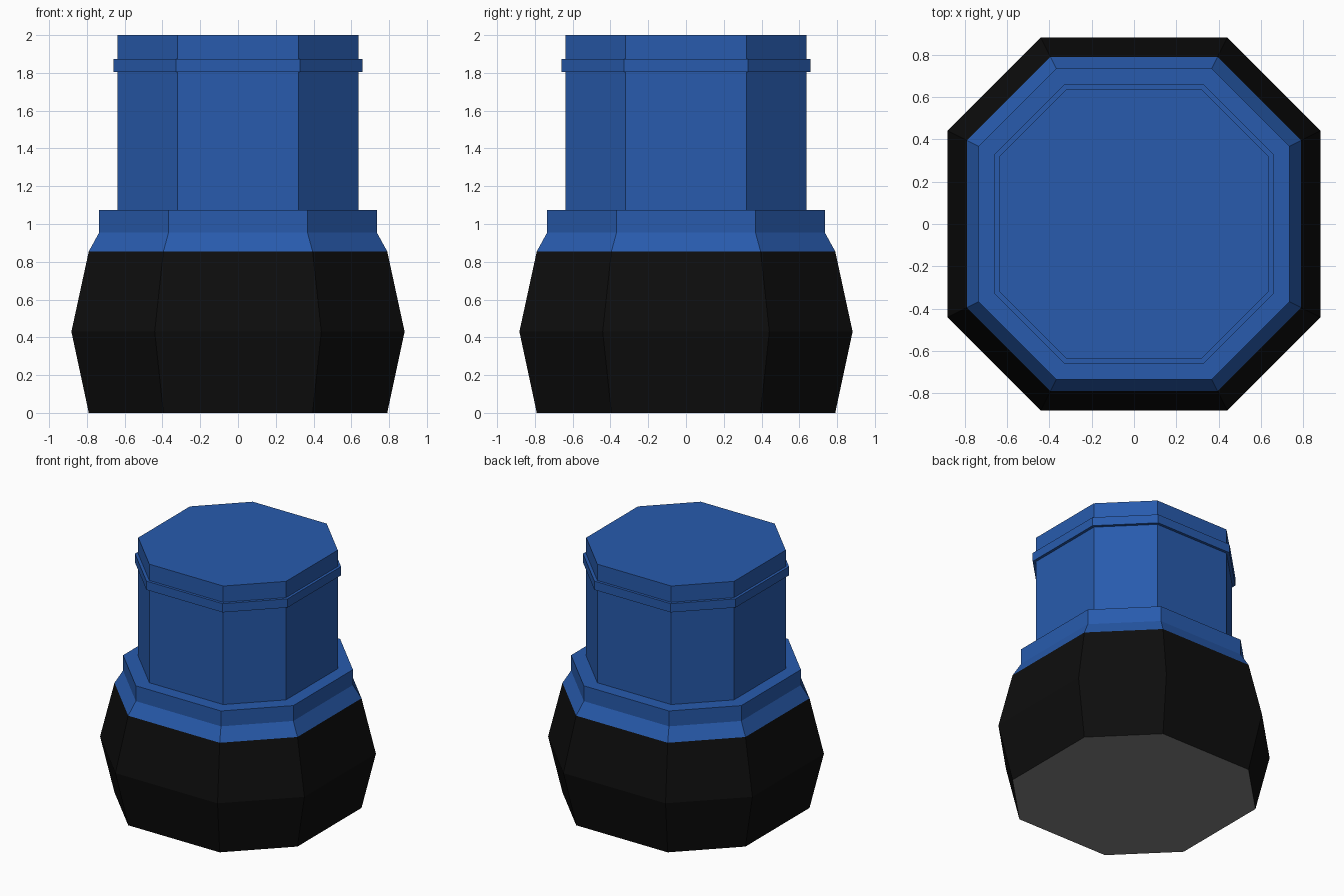
import bpy
import bmesh

cube = bpy.data.objects.get("Cube")
if cube:
    bpy.data.objects.remove(cube, do_unlink=True)


def make_material(name, color):
    mat = bpy.data.materials.new(name)
    mat.use_nodes = True
    mat.diffuse_color = (*color, 1)
    mat.node_tree.nodes["Principled BSDF"].inputs["Base Color"].default_value = (*color, 1)
    return mat


blue = make_material("blue", (0.021, 0.105, 0.42))
black = make_material("black", (0.004, 0.004, 0.004))
grey = make_material("grey", (0.23, 0.23, 0.23))


def octagon(bm, radius, z):
    """Ring of a square with its corners cut off at half its half-width."""
    r, h = radius, radius / 2
    corners = [(r, -h), (r, h), (h, r), (-h, r), (-r, h), (-r, -h), (-h, -r), (h, -r)]
    return [bm.verts.new((x, y, z)) for x, y in corners]


def loft(name, profile, materials, cap_bottom=False, cap_top=False):
    """Flat-faced octagonal shell through (radius, height) points, bottom to top."""
    bm = bmesh.new()
    rings = [octagon(bm, r, z) for r, z in profile]
    for low, high in zip(rings, rings[1:]):
        for i in range(8):
            j = (i + 1) % 8
            bm.faces.new((low[i], low[j], high[j], high[i]))
    if cap_bottom:
        bottom = bm.faces.new(rings[0][::-1])
        bottom.material_index = len(materials) - 1
    if cap_top:
        bm.faces.new(rings[-1])
    mesh = bpy.data.meshes.new(name)
    bm.to_mesh(mesh)
    bm.free()
    for mat in materials:
        mesh.materials.append(mat)
    obj = bpy.data.objects.new(name, mesh)
    bpy.context.collection.objects.link(obj)
    return obj


# Bulging black body with a grey underside
loft("bulging_base", [(0.79, 0), (0.882, 0.43), (0.79, 0.855)], [black, grey], cap_bottom=True)

# Sloped shoulder and stepped collar
loft("collar", [(0.79, 0.855), (0.735, 0.955), (0.735, 1.075), (0.638, 1.075)], [blue])

# Neck with a closed flat top
loft("neck", [(0.638, 1.075), (0.638, 1.805)], [blue])
loft("neck_band", [(0.638, 1.805), (0.659, 1.805), (0.659, 1.873), (0.638, 1.873)], [blue])
loft("neck_top", [(0.638, 1.873), (0.638, 2)], [blue], cap_top=True)
